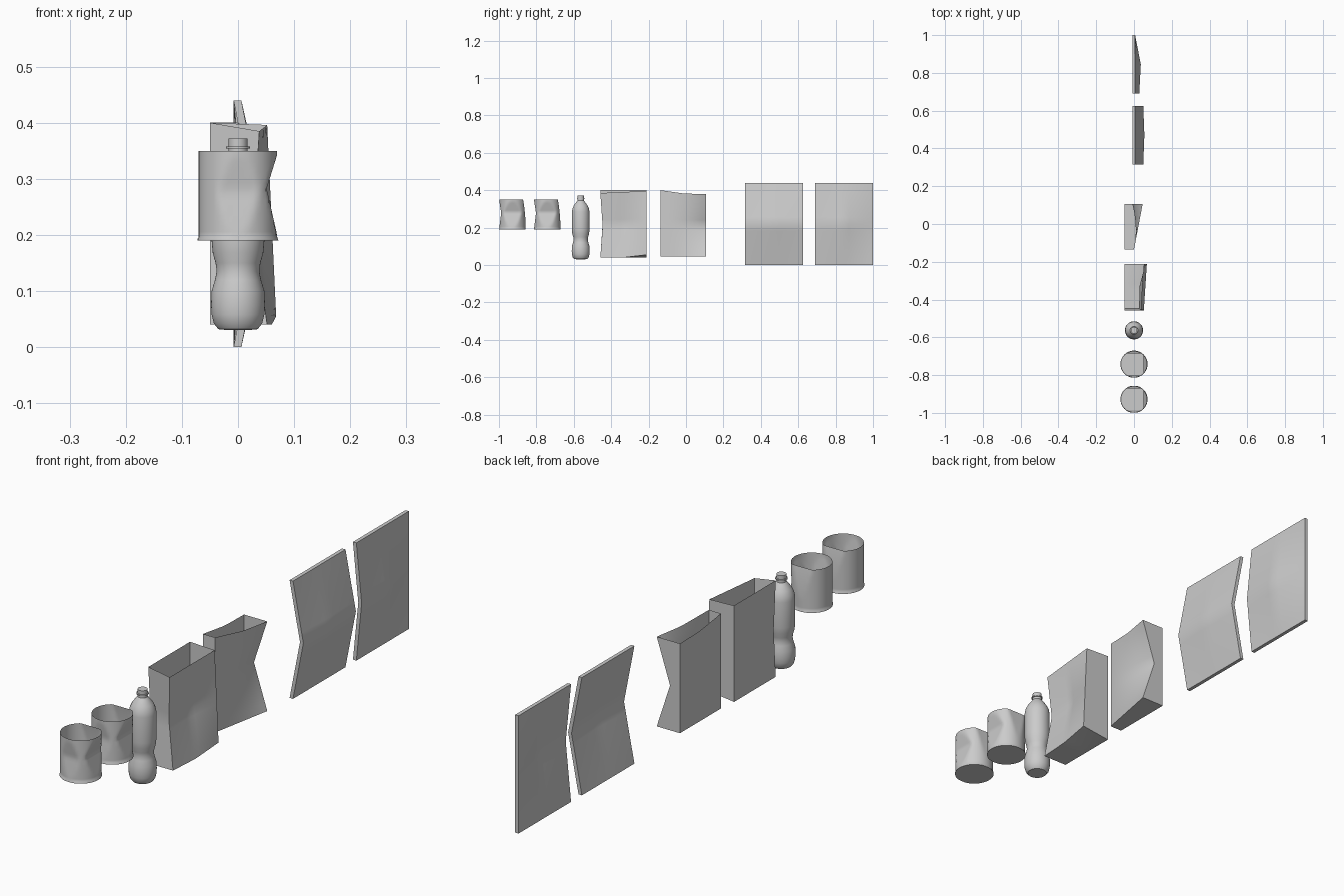
import bpy, bmesh, math

if "Cube" in bpy.data.objects:
    bpy.data.objects.remove(bpy.data.objects["Cube"])

grey = bpy.data.materials.new("plain grey")
grey.use_nodes = True
colour = (0.6, 0.6, 0.6, 1)
grey.diffuse_color = colour
grey.node_tree.nodes["Principled BSDF"].inputs["Base Color"].default_value = colour


def finish(bm, name):
    bmesh.ops.recalc_face_normals(bm, faces=bm.faces)
    mesh = bpy.data.meshes.new(name)
    bm.to_mesh(mesh)
    bm.free()
    mesh.materials.append(grey)
    obj = bpy.data.objects.new(name, mesh)
    bpy.context.collection.objects.link(obj)
    bpy.ops.object.select_all(action="DESELECT")
    obj.select_set(True)
    bpy.context.view_layer.objects.active = obj
    bpy.ops.object.shade_smooth_by_angle(angle=math.radians(35))
    return obj


def lathe(profile, steps=48):
    # Spin a radius/height profile round the z axis
    bm = bmesh.new()
    verts = [bm.verts.new((r, 0, z)) for r, z in profile]
    edges = [bm.edges.new(pair) for pair in zip(verts, verts[1:])]
    bmesh.ops.spin(bm, geom=verts + edges, cent=(0, 0, 0), axis=(0, 0, 1),
                   angle=math.tau, steps=steps, use_duplicate=False)
    bmesh.ops.remove_doubles(bm, verts=bm.verts, dist=1e-5)
    return bm


def block(shape, name, open_top=False, cuts=11):
    # Subdivided unit block, mapped by shape(u, v, w) to its bent form
    bm = bmesh.new()
    bmesh.ops.create_cube(bm, size=1)
    bmesh.ops.translate(bm, verts=bm.verts, vec=(0.5, 0.5, 0.5))
    bmesh.ops.subdivide_edges(bm, edges=bm.edges, cuts=cuts, use_grid_fill=True)
    if open_top:
        top = [f for f in bm.faces if f.calc_center_median().z > 0.999]
        bmesh.ops.delete(bm, geom=top, context="FACES")
    for v in bm.verts:
        v.co = shape(*v.co)
    return finish(bm, name)


def tent(t, peak=0.5):
    # Rises from 0 to 1 at the peak, then falls back to 0
    return max(0, min(t / peak, (1 - t) / (1 - peak)))


def mix(a, b, t):
    return a + (b - a) * t


# Cups: open tubes with a foot rim and flattened dents
def cup(name, y):
    wall = [(0.07, mix(0.196, 0.35, i / 16)) for i in range(17)]
    bm = lathe([(0, 0.19), (0.072, 0.19), (0.072, 0.193)] + wall)
    for v in bm.verts:
        t = (v.co.z - 0.19) / 0.16
        v.co.x = min(v.co.x, 0.072 - 0.021 * tent(t, 0.58))
        v.co.y = min(v.co.y, 0.071 - 0.014 * t * t)
        v.co.y = max(v.co.y, -0.071 + 0.011 * tent(t, 0.55))
        v.co.y += y
    finish(bm, name)


cup("front_cup", -0.928)
cup("rear_cup", -0.742)

# Bottle with a pinched waist, sloping shoulder and neck ring
bottle = finish(lathe([
    (0, 0.034), (0.025, 0.031), (0.035, 0.032), (0.043, 0.042), (0.047, 0.058),
    (0.048, 0.075), (0.047, 0.1), (0.041, 0.12), (0.038, 0.135), (0.04, 0.15),
    (0.045, 0.168), (0.047, 0.19), (0.047, 0.285), (0.044, 0.302), (0.036, 0.32),
    (0.024, 0.336), (0.017, 0.345), (0.017, 0.354), (0.021, 0.354),
    (0.021, 0.358), (0.017, 0.358), (0.017, 0.372), (0, 0.372)]), "bottle")
bottle.location.y = -0.563


# Crumpled open boxes: the +x wall leans and dents
def front_box(u, v, w):
    right = mix(mix(0.052, 0.068, v), mix(0.038, 0.052, v), w)
    right -= 0.018 * tent(w) * (1 - v) + 0.014 * tent(v) * tent(w)
    front = -0.458 + 0.012 * tent(w)
    low = 0.04 + 0.015 * u * max(0, 2 * v - 1)
    high = 0.40 - u * mix(0.015, 0.004, v)
    return mix(-0.05, right, u), mix(front, -0.212, v), mix(low, high, w)


def rear_box(u, v, w):
    right = mix(0.0, 0.046, v) - 0.055 * tent(w) * v * v
    high = 0.40 - min(0.016, 0.03 * v) - 0.004 * v
    return mix(-0.05, right, u), mix(-0.135, 0.107, v), mix(0.045, high, w)


block(front_box, "front_box", open_top=True)
block(rear_box, "rear_box", open_top=True)


# Tall boards folded across the middle
def front_board(u, v, w):
    bend = tent(w) * (0.043 + 0.006 * tent(v))
    return -0.008 + 0.014 * u + bend, mix(0.316, 0.626, v), 0.44 * w


def rear_board(u, v, w):
    bend = tent(w) * mix(0.022, 0, max(0, 2 * v - 1)) + tent(w) * 0.008 * tent(v)
    return -0.008 + 0.014 * u + bend, mix(0.69, 1.0, v), 0.44 * w


block(front_board, "front_board")
block(rear_board, "rear_board")
